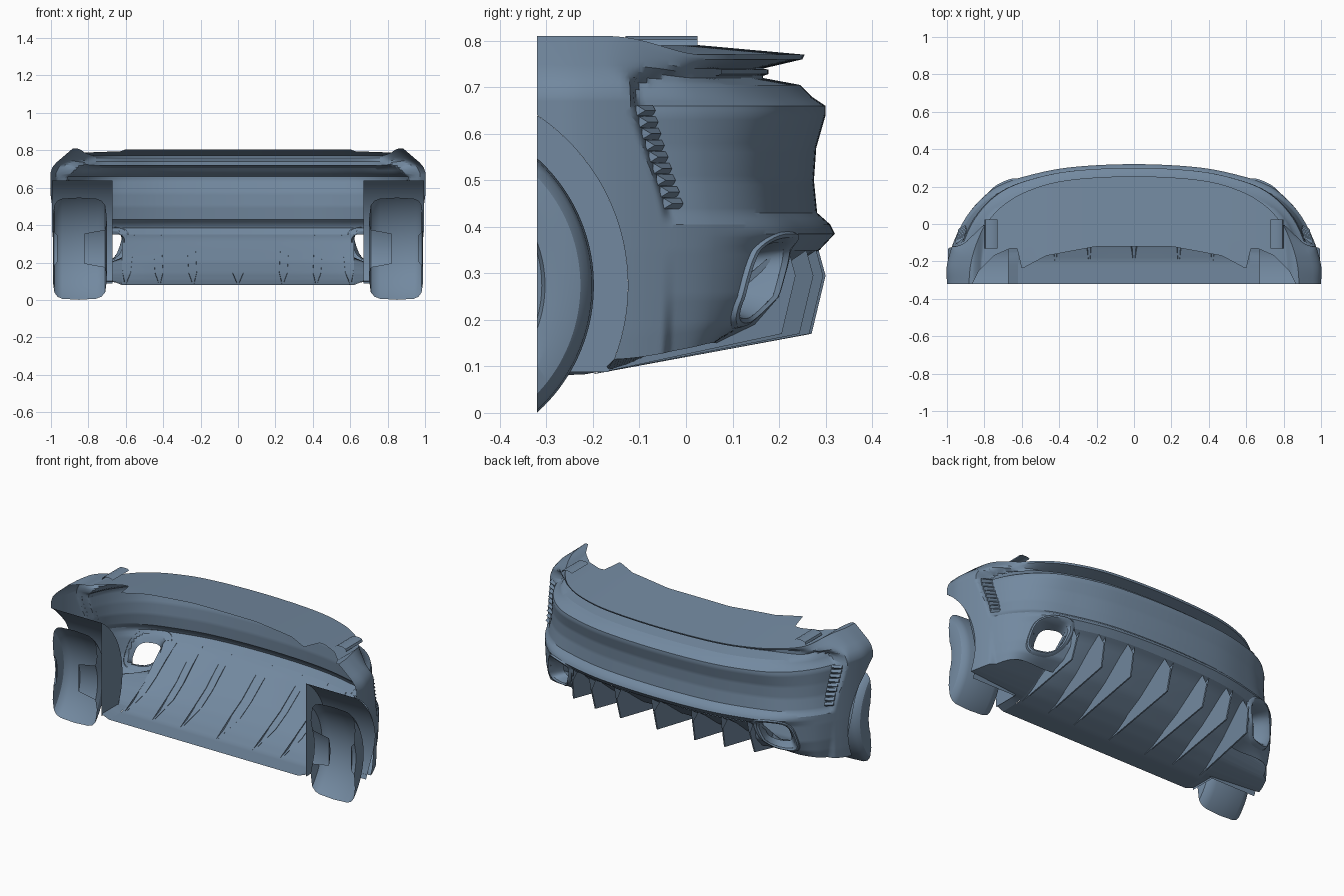
import bpy, bmesh, math
from mathutils import Vector

if "Cube" in bpy.data.objects:
    bpy.data.objects.remove(bpy.data.objects["Cube"])

# ---------- helpers ----------
PAINT = bpy.data.materials.new("blue_grey_paint")
PAINT.diffuse_color = (.17, .25, .35, 1)
PAINT.use_nodes = True
PAINT.node_tree.nodes["Principled BSDF"].inputs["Base Color"].default_value = PAINT.diffuse_color

def finish(name, bm, mirror=True, angle=32):
    bmesh.ops.remove_doubles(bm, verts=bm.verts, dist=0.0004)
    bmesh.ops.recalc_face_normals(bm, faces=bm.faces)
    me = bpy.data.meshes.new(name)
    bm.to_mesh(me)
    bm.free()
    for p in me.polygons:
        p.use_smooth = True
    me.set_sharp_from_angle(angle=math.radians(angle))
    me.materials.append(PAINT)
    ob = bpy.data.objects.new(name, me)
    bpy.context.collection.objects.link(ob)
    if mirror:
        m = ob.modifiers.new("Mirror", 'MIRROR')
        m.merge_threshold = 0.001
    return ob

def loft(rows, closed=False, keep=None):
    bm = bmesh.new()
    grid = [[bm.verts.new(p) for p in r] for r in rows]
    n = len(rows[0])
    for i in range(len(rows) - 1):
        for j in range(n if closed else n - 1):
            k = (j + 1) % n
            if keep is None or keep(i, j):
                bm.faces.new((grid[i][j], grid[i][k], grid[i + 1][k], grid[i + 1][j]))
    return bm

def smooth(a, b, t):
    t = min(1, max(0, (t - a) / (b - a)))
    return t * t * (3 - 2 * t)

def spline(pts, t):
    i = min(int(t), len(pts) - 2)
    f = t - i
    p1, p2 = Vector(pts[i]), Vector(pts[i + 1])
    p0 = Vector(pts[i - 1]) if i else Vector((-pts[1][0], pts[1][1]))
    p3 = Vector(pts[i + 2]) if i + 2 < len(pts) else 2 * p2 - p1
    return 0.5 * (2 * p1 + (p2 - p0) * f + (2 * p0 - 5 * p1 + 4 * p2 - p3) * f * f
                  + (3 * p1 - p0 - 3 * p2 + p3) * f ** 3)

def lookup(table, x):
    for (a, va), (b, vb) in zip(table, table[1:]):
        if x <= b:
            return va + (vb - va) * (x - a) / (b - a)
    return table[-1][1]

# ---------- body skin: two plan curves blended by height ----------
OUTER = [(0, .29), (.35, .272), (.6, .22), (.76, .163), (.88, .06), (.958, -.08), (1, -.22), (1, -.32)]
INNER = [(0, .255), (.35, .235), (.56, .18), (.7, .10), (.79, .0), (.83, -.1), (.86, -.22), (.87, -.32)]
# rear height, side height, rear centre y, rear blend, side blend
LEVELS = [(.77, .81, .255, 0, .1), (.76, .79, .25, 0, .28), (.74, .76, .165, 0, .55),
          (.72, .735, .165, 0, .77), (.705, .71, .245, .2, .92), (.68, .68, .27, .35, 1),
          (.66, .66, .30, .6, 1), (.64, .64, .30, .65, 1), (.57, .57, .28, .65, 1),
          (.5, .5, .275, .7, 1), (.43, .43, .282, .85, 1), (.405, .405, .31, 1, 1),
          (.385, .385, .32, 1, 1), (.35, .35, .287, 1, 1), (.25, .25, .27, .96, .99),
          (.19, .17, .22, .88, .98), (.15, .115, .14, .78, .96)]
WY, WZ, ARCH = -.565, .274, .44

def haunch(z):
    return 4.7 + 0.5 * smooth(.385, .71, z)

def skin(t, z):
    for a, b in zip(LEVELS, LEVELS[1:]):
        if z >= b[0] - 1e-6:
            break
    f = (z - a[0]) / (b[0] - a[0])
    zr, zs, yc, wr, ws = [p + (q - p) * f for p, q in zip(a, b)]
    c = haunch(z)
    w = wr + (ws - wr) * smooth(c - .1 - 1.6 * smooth(.7, .74, z), c + .1 + .4 * smooth(.7, .74, z), t)
    p = spline(INNER, t).lerp(spline(OUTER, t), w)
    y = p.y + (yc - (.255 + .035 * wr)) * (1 - smooth(2, 4.4, t))
    return Vector((p.x, y, zr + (zs - zr) * smooth(3.6, 5.6, t)))

def t_end(z):
    lo, hi = 4.0, 7.0
    for _ in range(30):
        t = (lo + hi) / 2
        p = skin(t, z)
        h = ARCH ** 2 - (p.z - WZ) ** 2
        lim = max(-.32, WY + math.sqrt(h)) if h > 0 else -.32
        lo, hi = (t, hi) if p.y > lim else (lo, t)
    return lo

heights = []
for a, b in zip(LEVELS, LEVELS[1:]):
    n = max(2, round((a[0] - b[0]) / .01))
    heights += [a[0] + (b[0] - a[0]) * k / n for k in range(n)]
heights.append(LEVELS[-1][0])
NA, NB = 48, 40
def params(z):
    e = t_end(z)
    return [4 * j / NA for j in range(NA)] + [4 + (e - 4) * j / NB for j in range(NB + 1)]

def hole(t, z):
    u, v = (t - 2.72 + (z - .285) * 2) / .54, (z - .285) / .082
    return abs(u) ** 3 + abs(v) ** 3 < 1.15

def keep_skin(i, j):
    z, t = (heights[i] + heights[i + 1]) / 2, 4 * (j + .5) / NA
    if z < .35 and t < 2:
        return False
    return not (j < NA and hole(t, z))

rows = [[skin(t, z) for t in params(z)] for z in heights]
finish("rear_body_shell", loft(rows, keep=keep_skin))

# ---------- rear deck with notched front edge ----------
EDGE = [(0, -.12), (.2, -.12), (.47, -.17), (.6, -.24), (.625, -.13), (.66, -.13),
        (.75, -.17), (.83, -.25), (.865, -.32), (1, -.32)]
deck = []
for k in range(7):
    f = k / 6
    row = []
    for p in rows[0]:
        y = p.y + (min(lookup(EDGE, p.x), p.y) - p.y) * f
        row.append((p.x, y, p.z + max(0, min(.805, .77 + .09 * (p.y - y)) - p.z)))
    deck.append(row)
finish("rear_deck", loft(deck))

# ---------- light bar inside the recess ----------
bar = [[skin(t / 10, z) + Vector((0, d, 0)) for t in range(26)]
       for z, d in ((.74, 0), (.738, .012), (.728, .012), (.724, 0))]
finish("light_bar", loft(bar))

# ---------- exhaust outlet rim and duct ----------
def outlet(s, out):
    ring = []
    for k in range(48):
        a = 2 * math.pi * k / 48
        u = math.copysign(abs(math.cos(a)) ** .66, math.cos(a))
        v = math.copysign(abs(math.sin(a)) ** .66, math.sin(a))
        z = .285 + .082 * v * s
        ring.append(skin(2.72 + .54 * u * s - (z - .285) * 2, z) + Vector((.55, .8, 0)) * out)
    return ring
finish("exhaust_outlet", loft([outlet(*a) for a in
       ((1.3, -.004), (1.22, .01), (1.12, .012), (1.0, .0), (.9, -.03), (.8, -.07))], closed=True))

# ---------- diffuser floor, corner undersides ----------
FLOOR = [(-.32, .08), (-.2, .083), (-.12, .105), (-.03, .14), (.08, .2), (.18, .275), (.25, .33), (.287, .35)]
def floor_pt(x, y, z):
    return Vector((x, y - .33 * x ** 3 * smooth(-.2, .287, y), z))
ys = [-.32 + .607 * k / 30 for k in range(31)]
finish("diffuser_floor", loft([[floor_pt(.62 * j / 16, y, lookup(FLOOR, y)) for j in range(17)] for y in ys]))

dense = [floor_pt(.62, -.32 + .607 * k / 200, lookup(FLOOR, -.32 + .607 * k / 200)) for k in range(201)]
def floor_edge(y):
    return min(dense, key=lambda p: abs(p.y - y))
corner = [skin(2, .35 - .2 * k / 20) for k in range(20)] + rows[-1][NA // 2:]
corner += [Vector((.67, y, .1)) for y in (-.17, -.22, -.27, -.32)]
finish("corner_underside", loft([corner, [floor_edge(p.y) for p in corner]]))

# ---------- diffuser fins ----------
FIN = [(-.2, .083), (.27, .17), (.30, .295), (.285, .35), (.18, .28), (.08, .205), (-.03, .145)]
def fin(name, x, lean, width):
    bm = bmesh.new()
    drop = .33 * x ** 3
    sides = []
    for s in (-1, 1):
        vs = []
        for i, (y, z) in enumerate(FIN):
            half = .004 if i < 3 else width
            vs.append(bm.verts.new((x + s * half + lean * (.3 - z),
                                    y - drop * smooth(-.2, .287, y), z)))
        sides.append(vs)
        bm.faces.new(vs)
    n = len(FIN)
    for i in range(n):
        if i < 2:
            bm.faces.new((sides[0][i], sides[0][i + 1], sides[1][i + 1], sides[1][i]))
    finish(name, bm, mirror=x > 0, angle=20)
fin("diffuser_fin_centre", 0, 0, .03)
for i, x in enumerate((.25, .43, .58)):
    fin("diffuser_fin_%d" % (i + 1), x, -.05 if i < 2 else .1, .022)

# ---------- wheel arch liner ----------
arc = []
for k in range(33):
    a = math.radians(-25 + 81.2 * k / 32)
    arc.append((WY + ARCH * math.cos(a), WZ + ARCH * math.sin(a)))
liner = [[(.67, -.32, z) for y, z in arc], [(.67, y, z) for y, z in arc],
         [(.83, y, z) for y, z in arc],
         [(.955 + .04 * smooth(.1, .4, z), y, z) for y, z in arc]]
finish("wheel_arch_liner", loft(liner))

# ---------- cut wheel ----------
TYRE = [(.965, .2), (.965, .255), (.985, .262), (.99, .30), (.982, .338), (.965, .355), (.94, .363),
        (.85, .367), (.76, .363), (.73, .355), (.71, .338), (.70, .29), (.71, .265), (.82, .258), (.82, .2)]
wheel = []
for k in range(49):
    a = math.radians(-60 + 120 * k / 48)
    wheel.append([(x, WY + r * math.cos(a), WZ + r * math.sin(a)) for x, r in TYRE])
bm = loft(wheel)
bmesh.ops.bisect_plane(bm, geom=bm.verts[:] + bm.edges[:] + bm.faces[:], plane_co=(0, -.32, 0),
                       plane_no=(0, -1, 0), clear_outer=True)
finish("wheel", bm)

# ---------- vent slats tucked behind the haunch ----------
bm = bmesh.new()
for k in range(9):
    z = .45 + .025 * k
    c = haunch(z)
    p, q = skin(c - .28, z), skin(c + .02, z)
    o = Vector((.3, .9, 0)) * .022
    d = Vector((0, 0, .012))
    a = [bm.verts.new(v) for v in (p - d, q - d, q + o, p + o * .3, p + d, q + d)]
    for f in ((0, 1, 2, 3), (3, 2, 5, 4), (0, 3, 4), (1, 5, 2)):
        bm.faces.new([a[i] for i in f])
finish("corner_vent_slats", bm, angle=20)

# ---------- wing mount stub on the deck ----------
stub = [[(x, y, z) for y in (-.13, -.06, .0, .025)]
        for x, z in ((.80, .79), (.795, .803), (.78, .81), (.745, .81), (.73, .803))]
finish("wing_mount_stub", loft(stub))
